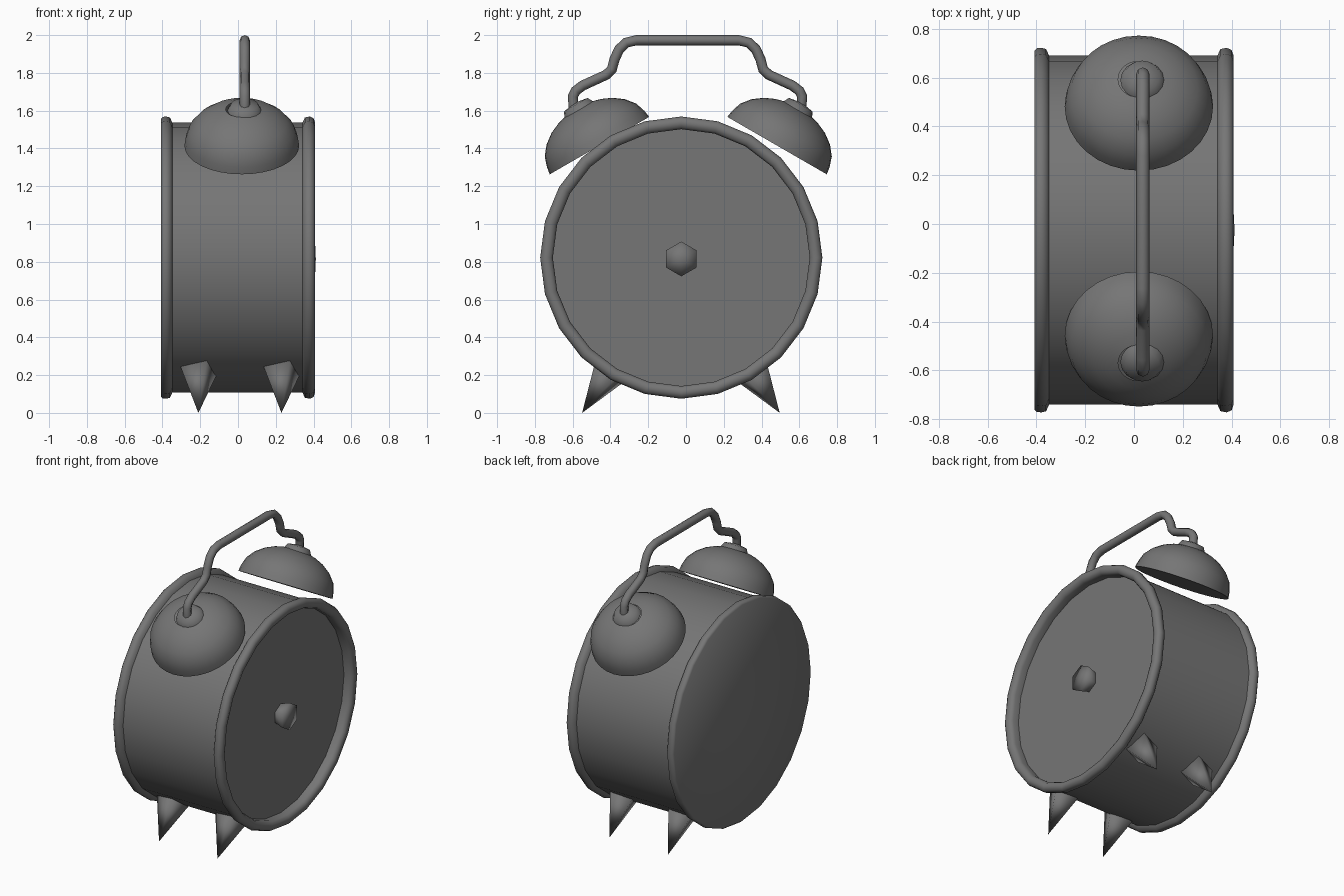
import bpy, bmesh, math
from mathutils import Vector

if "Cube" in bpy.data.objects:
    bpy.data.objects.remove(bpy.data.objects["Cube"])

X, Z = Vector((1, 0, 0)), Vector((0, 0, 1))
BODY = Vector((0, -0.025, 0.822))

# One dark grey for every part
dark = bpy.data.materials.new("dark_grey")
dark.diffuse_color = (0.18, 0.18, 0.18, 1)
dark.use_nodes = True
dark.node_tree.nodes["Principled BSDF"].inputs["Base Color"].default_value = dark.diffuse_color


def lathe(name, profile, origin, axis, ref, n, start=0.0, sharp=40):
    """Revolve (radius, height) points round an axis; radius 0 makes a pole."""
    origin, w, u = Vector(origin), Vector(axis).normalized(), Vector(ref)
    v = w.cross(u)
    bm = bmesh.new()
    rings = []
    for r, h in profile:
        if r == 0:
            rings.append([bm.verts.new(origin + w * h)] * n)
            continue
        ring = []
        for i in range(n):
            a = math.radians(start) + 2 * math.pi * i / n
            ring.append(bm.verts.new(origin + w * h + (u * math.cos(a) + v * math.sin(a)) * r))
        rings.append(ring)
    for a, b in zip(rings, rings[1:]):
        for i in range(n):
            j = (i + 1) % n
            bm.faces.new(list(dict.fromkeys((a[i], a[j], b[j], b[i]))))
    bmesh.ops.recalc_face_normals(bm, faces=bm.faces)
    me = bpy.data.meshes.new(name)
    bm.to_mesh(me)
    bm.free()
    me.materials.append(dark)
    me.shade_smooth()
    me.set_sharp_from_angle(angle=math.radians(sharp))
    ob = bpy.data.objects.new(name, me)
    bpy.context.collection.objects.link(ob)
    return ob


# Clock case: flat back, rolled rims at both ends, recessed dial
lathe("case", [(0, -0.408), (0.735, -0.408), (0.745, -0.398), (0.747, -0.38), (0.742, -0.36),
               (0.715, -0.348), (0.715, 0.342), (0.742, 0.354), (0.747, 0.38), (0.738, 0.4),
               (0.715, 0.408), (0.69, 0.4), (0.68, 0.38), (0.68, 0.34), (0, 0.34)],
      BODY, X, Z, 24, sharp=60)

# Hexagonal knob in the middle of the dial
lathe("dial_knob", [(0.07, 0.335), (0.092, 0.408), (0, 0.412)], BODY + Vector((0, 0, -0.007)),
      X, Z, 6, sharp=110)

for s, side in ((1, "back"), (-1, "front")):
    # Tilted bell with a small blended cap
    axis = Vector((0, 0.5 * s, 0.866))
    y = 0.012 + 0.47 * s
    lathe("bell_" + side, [(0, 0), (0.304, 0), (0.298, 0.04), (0.28, 0.095), (0.24, 0.145),
                           (0.186, 0.185), (0.13, 0.21), (0.085, 0.222)],
          (0.02, y, 1.415), axis, X, 32)
    lathe("bell_cap_" + side, [(0.09, 0.215), (0.072, 0.25), (0, 0.262)],
          (0.034, y, 1.415), axis, X, 16, sharp=100)
    # Spiked feet with the base against the case
    for x, lr in ((-0.21, "left"), (0.23, "right")):
        lathe(f"foot_{side}_{lr}", [(0, 0), (0.106, 0.27), (0, 0.29)],
              (x, -0.027 + 0.523 * s, 0.0), (0, -0.56 * s, 0.83), X, 4, start=65 * s, sharp=110)

# Bent carrying handle joining the bells
half = [(0.602, 1.61), (0.607, 1.675), (0.592, 1.705), (0.555, 1.733), (0.43, 1.79),
        (0.4, 1.82), (0.387, 1.87), (0.362, 1.925), (0.325, 1.96), (0.27, 1.973)]
path = half + [(-y, z) for y, z in reversed(half)]
cu = bpy.data.curves.new("handle", 'CURVE')
cu.dimensions = '3D'
cu.bevel_depth = 0.027
cu.bevel_resolution = 2
cu.use_fill_caps = True
cu.materials.append(dark)
sp = cu.splines.new('POLY')
sp.points.add(len(path) - 1)
for p, (y, z) in zip(sp.points, path):
    p.co = (0.036, y + 0.008, z, 1)
handle = bpy.data.objects.new("handle", cu)
bpy.context.collection.objects.link(handle)
bpy.context.view_layer.objects.active = handle
handle.select_set(True)
bpy.ops.object.convert(target='MESH')
bpy.ops.object.shade_smooth_by_angle(angle=math.radians(50))
